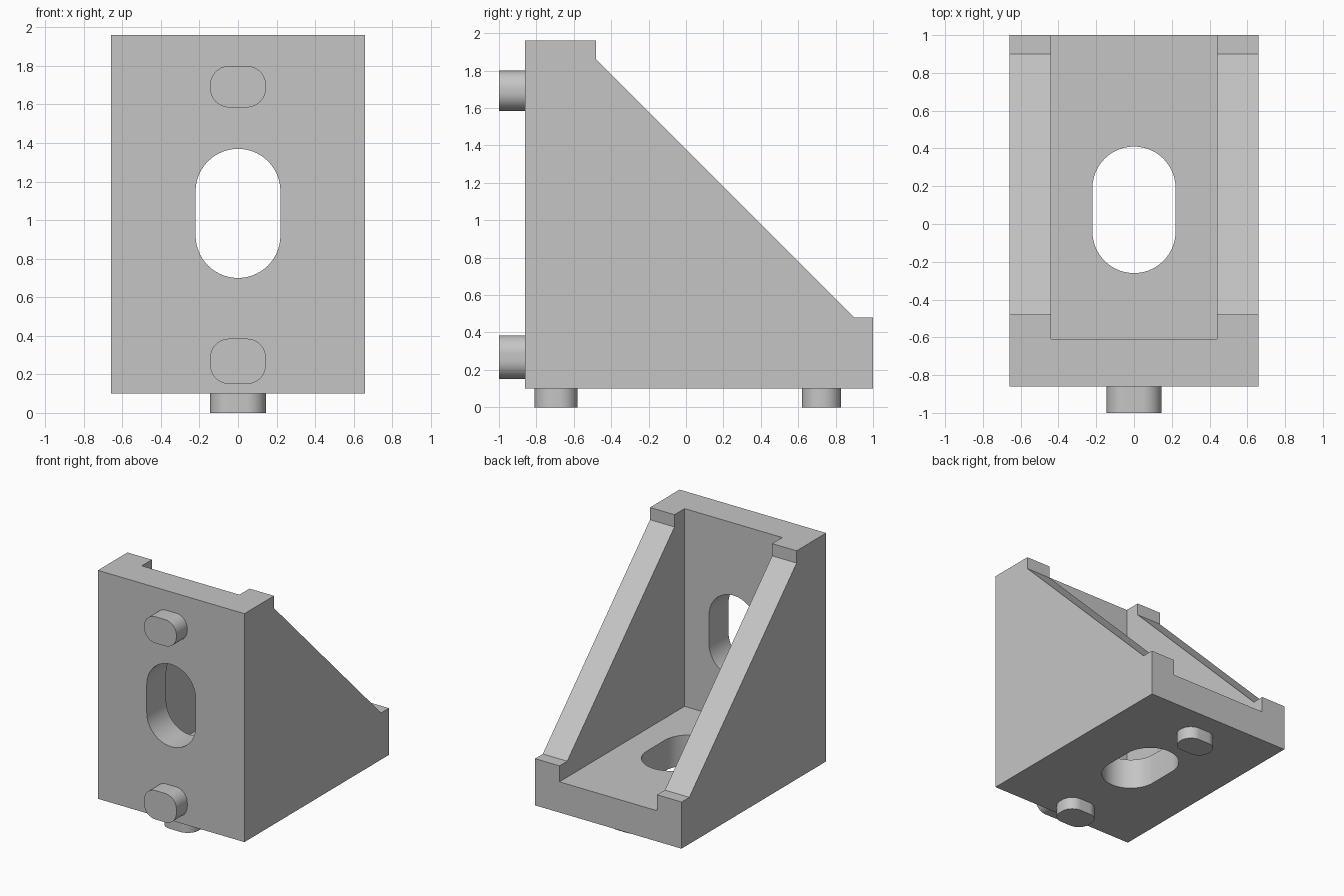
import bpy, bmesh, math
from mathutils import Vector

cube = bpy.data.objects.get("Cube")
if cube:
    bpy.data.objects.remove(cube, do_unlink=True)

grey = bpy.data.materials.new("light grey")
grey.use_nodes = True
colour = (0.56, 0.56, 0.56, 1)
grey.diffuse_color = colour
grey.node_tree.nodes["Principled BSDF"].inputs["Base Color"].default_value = colour


def prism(name, outline, axis, start, end):
    """Extrude a 2D outline along an axis; the outline uses the other two axes in order."""
    def place(p, d):
        co = list(p)
        co.insert("xyz".index(axis), d)
        return Vector(co)
    bm = bmesh.new()
    face = bm.faces.new([bm.verts.new(place(p, start)) for p in outline])
    new = bmesh.ops.extrude_face_region(bm, geom=[face])["geom"]
    shift = place((0, 0), end - start)
    bmesh.ops.translate(bm, vec=shift, verts=[v for v in new if isinstance(v, bmesh.types.BMVert)])
    bmesh.ops.recalc_face_normals(bm, faces=bm.faces)
    mesh = bpy.data.meshes.new(name)
    bm.to_mesh(mesh)
    bm.free()
    mesh.materials.append(grey)
    obj = bpy.data.objects.new(name, mesh)
    bpy.context.collection.objects.link(obj)
    return obj


def rounded(half_x, low, high, radius, steps=14):
    """Rounded rectangle centred on x = 0, from low to high on the second axis."""
    points = []
    corners = [(1, high - radius), (-1, high - radius), (-1, low + radius), (1, low + radius)]
    for quarter, (side, level) in enumerate(corners):
        for i in range(steps + 1):
            a = (quarter + i / steps) * math.pi / 2
            p = (side * (half_x - radius) + radius * math.cos(a), level + radius * math.sin(a))
            if not points or math.dist(p, points[-1]) > 1e-4:
                points.append(p)
    if math.dist(points[0], points[-1]) < 1e-4:
        points.pop()
    return points


def smooth(obj):
    bpy.ops.object.select_all(action="DESELECT")
    obj.select_set(True)
    bpy.context.view_layer.objects.active = obj
    bpy.ops.object.shade_smooth_by_angle(angle=math.radians(30))


# Bracket body: side profile across the full width
side = [(-0.86, 0.1), (1, 0.1), (1, 0.48), (0.9, 0.48),
        (-0.48, 1.86), (-0.48, 1.96), (-0.86, 1.96)]
body = prism("bracket_body", side, "x", -0.66, 0.66)

# Hollow between the ribs, and the two bolt slots
hollow = [(-0.44, -0.61), (0.44, -0.61), (0.44, 1.5), (-0.44, 1.5)]
cutters = [
    prism("hollow_cutter", hollow, "z", 0.35, 2.5),
    prism("wall_slot_cutter", rounded(0.22, 0.7, 1.37, 0.22), "y", -1.2, -0.5),
    prism("floor_slot_cutter", rounded(0.22, -0.26, 0.41, 0.22), "z", -0.2, 0.5),
]
for cutter in cutters:
    cutter.hide_render = True
    cut = body.modifiers.new("cut", "BOOLEAN")
    cut.operation = "DIFFERENCE"
    cut.solver = "EXACT"
    cut.object = cutter
    bpy.context.view_layer.objects.active = body
    bpy.ops.object.modifier_apply(modifier=cut.name)
    bpy.data.objects.remove(cutter, do_unlink=True)
smooth(body)

# Locating pegs on the front and underside
for name, low, high in (("upper", 1.585, 1.8), ("lower", 0.15, 0.385)):
    smooth(prism(name + "_front_peg", rounded(0.145, low, high, 0.1), "y", -1, -0.84))
for name, low, high in (("front", -0.81, -0.58), ("back", 0.62, 0.83)):
    smooth(prism(name + "_bottom_peg", rounded(0.145, low, high, 0.1), "z", 0, 0.12))
